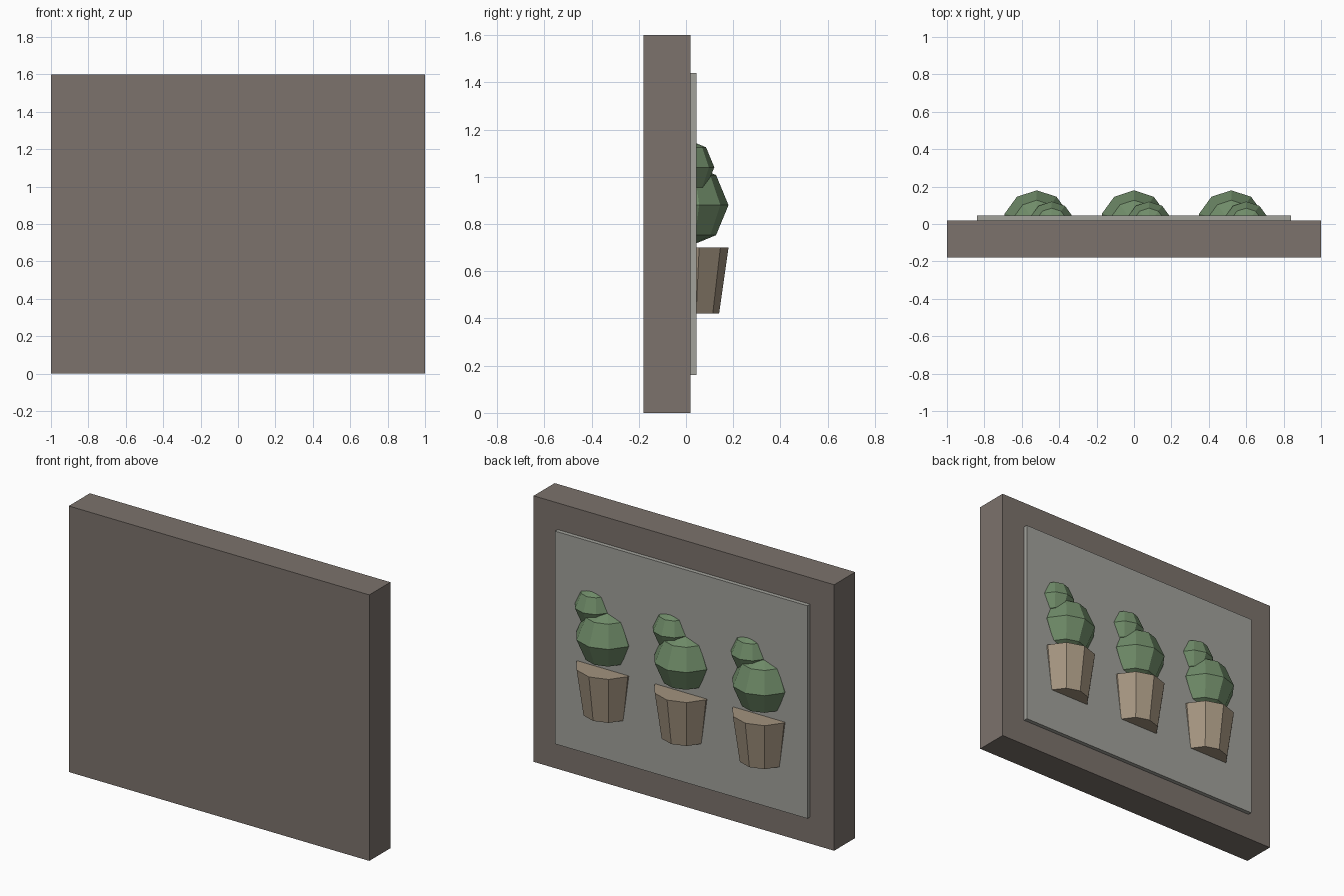
import bpy, bmesh, math

if "Cube" in bpy.data.objects:
    bpy.data.objects.remove(bpy.data.objects["Cube"])


def material(name, rgb):
    m = bpy.data.materials.new(name)
    m.diffuse_color = (*rgb, 1)
    m.use_nodes = True
    m.node_tree.nodes["Principled BSDF"].inputs["Base Color"].default_value = m.diffuse_color
    return m


FRAME = material("frame_brown", (0.20, 0.17, 0.15))
PANEL = material("panel_grey", (0.36, 0.36, 0.33))
CLAY = material("clay", (0.36, 0.29, 0.21))
GREEN = material("cactus_green", (0.16, 0.26, 0.14))


def finish(bm, name, mat):
    mesh = bpy.data.meshes.new(name)
    bm.to_mesh(mesh)
    bm.free()
    mesh.materials.append(mat)
    ob = bpy.data.objects.new(name, mesh)
    bpy.context.collection.objects.link(ob)
    return ob


def box(name, lo, hi, mat):
    bm = bmesh.new()
    bmesh.ops.create_cube(bm, size=1)
    for v in bm.verts:
        v.co = [(a + b) / 2 + c * (b - a) for a, b, c in zip(lo, hi, v.co)]
    finish(bm, name, mat)


def half_lathe(name, profile, sides, loc, mat):
    """Revolve (radius, z) points with a corner facing +y, keep the y > 0 half."""
    bm = bmesh.new()
    rings = []
    for r, z in profile:
        if r == 0:
            rings.append([bm.verts.new((0, 0, z))] * sides)
        else:
            angles = [math.pi / 2 + math.tau * i / sides for i in range(sides)]
            rings.append([bm.verts.new((r * math.cos(a), r * math.sin(a), z)) for a in angles])
    for low, high in zip(rings, rings[1:]):
        for i in range(sides):
            j = (i + 1) % sides
            bm.faces.new(list(dict.fromkeys((low[i], low[j], high[j], high[i]))))
    for ring in (rings[0], rings[-1]):
        if ring[0] is not ring[1]:
            bm.faces.new(ring)
    # Slice off the back half, which sits inside the frame
    cut = bmesh.ops.bisect_plane(bm, geom=bm.verts[:] + bm.edges[:] + bm.faces[:],
                                 plane_co=(0, 0, 0), plane_no=(0, -1, 0), clear_outer=True)
    edges = [e for e in cut["geom_cut"] if isinstance(e, bmesh.types.BMEdge)]
    bmesh.ops.holes_fill(bm, edges=edges, sides=0)
    bmesh.ops.recalc_face_normals(bm, faces=bm.faces[:])
    finish(bm, name, mat).location = loc


def ball(r):
    s = r * math.sqrt(0.5)
    return [(0, -r), (s, -s), (r, 0), (s, s), (0, r)]


# Frame block and raised backing panel
box("frame", (-1, -0.18, 0), (1, 0.02, 1.6), FRAME)
box("panel", (-0.84, 0.01, 0.16), (0.84, 0.045, 1.44), PANEL)

# Three potted cacti in relief
for i, x in enumerate((-0.52, 0, 0.52), 1):
    half_lathe(f"pot_{i}", [(0.14, 0.42), (0.18, 0.70)], 10, (x, 0, 0), CLAY)
    half_lathe(f"cactus_body_{i}", ball(0.18), 10, (x, 0, 0.88), GREEN)
    half_lathe(f"cactus_bud_{i}", ball(0.12), 10, (x + 0.08, 0, 1.04), GREEN)
